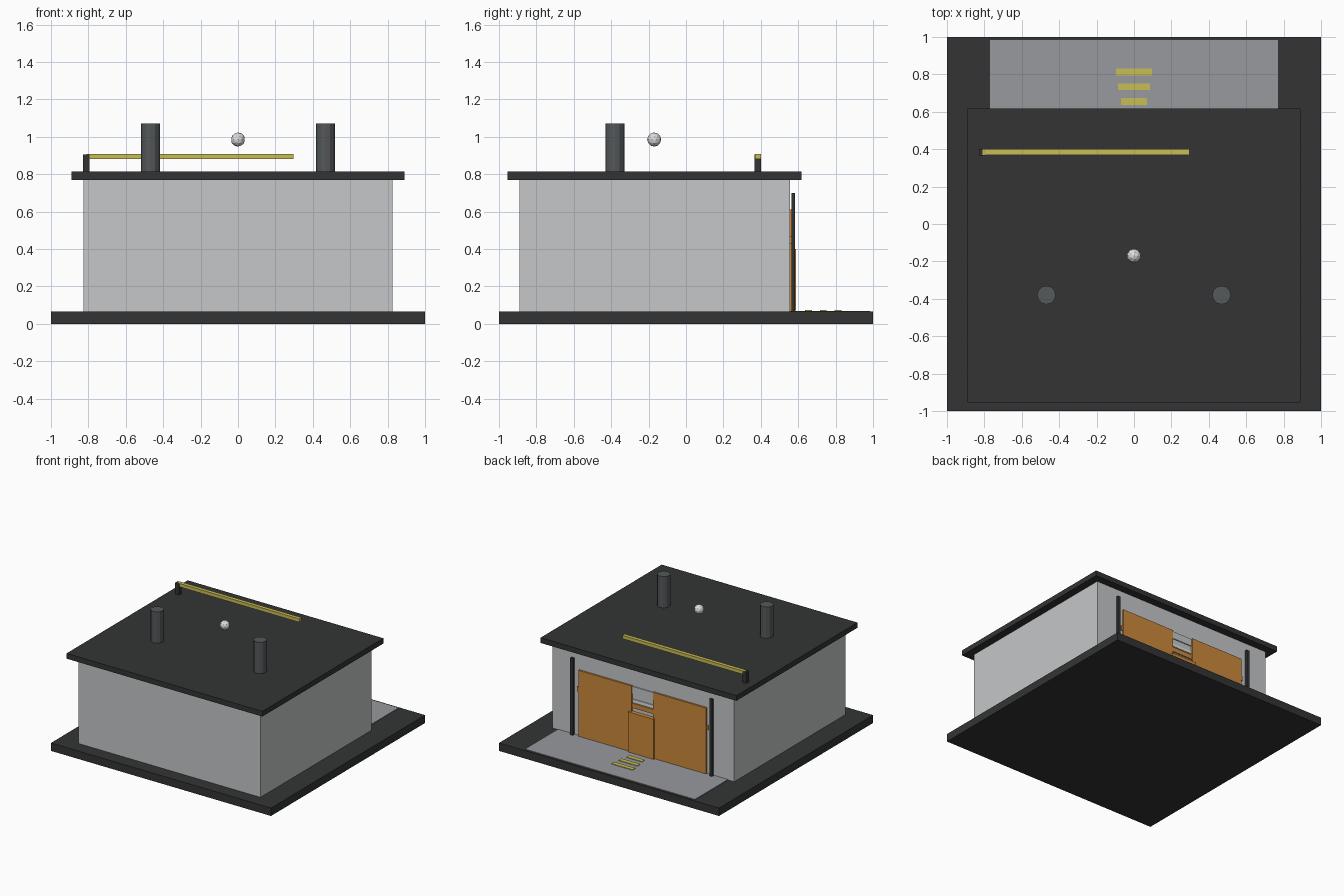
import bpy

cube = bpy.data.objects.get("Cube")
if cube:
    bpy.data.objects.remove(cube, do_unlink=True)


def material(name, r, g, b):
    m = bpy.data.materials.new(name)
    m.use_nodes = True
    m.diffuse_color = (r, g, b, 1)
    m.node_tree.nodes["Principled BSDF"].inputs["Base Color"].default_value = (r, g, b, 1)
    return m


dark = material("charcoal", .033, .034, .035)
wall = material("light grey", .56, .57, .58)
paving = material("paving grey", .31, .32, .34)
steel = material("steel grey", .09, .1, .105)
yellow = material("yellow", .58, .51, .09)
orange = material("orange", .6, .25, .045)
white = material("white", .74, .74, .74)


def finish(name, mat):
    ob = bpy.context.object
    ob.name = name
    ob.data.materials.append(mat)
    return ob


def box(name, mat, x, y, z):
    """Box from (low, high) pairs on each axis."""
    spans = (x, y, z)
    bpy.ops.mesh.primitive_cube_add(size=1, location=[(a + b) / 2 for a, b in spans])
    ob = finish(name, mat)
    for v in ob.data.vertices:
        for i, (a, b) in enumerate(spans):
            v.co[i] *= b - a
    return ob


# Building shell
base_top, roof_top, back = .065, .813, .555
box("base_slab", dark, (-1, 1), (-1, 1), (0, base_top))
box("walls", wall, (-.827, .827), (-.89, back), (base_top, .77))
box("roof_slab", dark, (-.89, .89), (-.955, .617), (.77, roof_top))

# Paved apron with road stripes
box("apron", paving, (-.77, .77), (back, .983), (base_top, .069))
for i, half in enumerate((.07, .085, .096)):
    y = .655 + i * .079
    box(f"road_stripe_{i + 1}", yellow, (-half, half), (y - .018, y + .018), (.069, .074))

# Gate: two leaves, centre hatch, cross bar and posts
for side, s in (("left", 1), ("right", -1)):
    box(f"{side}_gate_leaf", orange, sorted((s * .097, s * .58)), (back, .57), (base_top, .61))
    box(f"{side}_gate_post", dark, sorted((s * .62, s * .645)), (.563, .583), (.068, .7))
box("cross_bar", orange, (-.595, .595), (back, .565), (.43, .468))
box("centre_hatch", orange, (-.115, .115), (back, .587), (.07, .4))
box("window_sill", white, (-.095, .095), (back, .561), (.478, .5))
box("window_panel", wall, (-.095, .095), (back, .563), (.545, .605))

# Roof barrier arm on its post
box("barrier_post", dark, (-.828, -.793), (.367, .4), (roof_top, .905))
box("barrier_arm", yellow, (-.81, .298), (.37, .4), (.88, .908))

# Chimneys
for side, s in (("left", 1), ("right", -1)):
    bpy.ops.mesh.primitive_cylinder_add(vertices=12, radius=.05, depth=.257,
                                        location=(s * .468, -.38, .9415))
    finish(f"{side}_chimney", steel)

# Floating lamp ball
bpy.ops.mesh.primitive_ico_sphere_add(subdivisions=2, radius=.038, location=(0, -.17, .985))
finish("lamp_ball", white)
